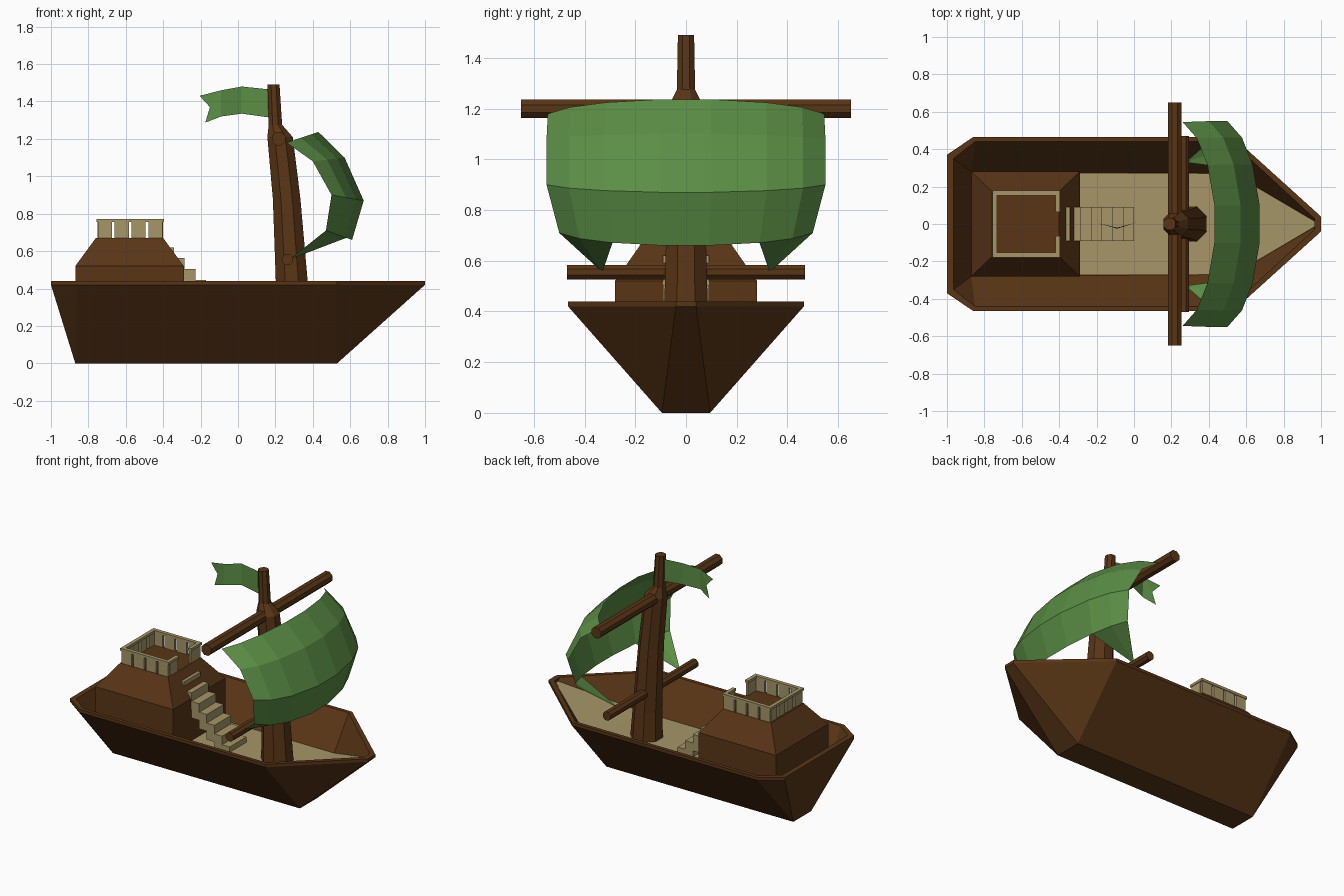
import bpy, bmesh, math
from mathutils import Vector

if "Cube" in bpy.data.objects:
    bpy.data.objects.remove(bpy.data.objects["Cube"])


def material(name, rgb):
    m = bpy.data.materials.new(name)
    m.diffuse_color = (*rgb, 1)
    m.use_nodes = True
    m.node_tree.nodes["Principled BSDF"].inputs["Base Color"].default_value = m.diffuse_color
    return m


WOOD = material("dark_wood", (0.10, 0.036, 0.008))
PALE = material("pale_wood", (0.38, 0.305, 0.14))
CLOTH = material("green_cloth", (0.105, 0.27, 0.06))


def make(name, verts, faces, mat, fix=True):
    bm = bmesh.new()
    vs = [bm.verts.new(v) for v in verts]
    for f in faces:
        bm.faces.new([vs[i] for i in f])
    if fix:
        bmesh.ops.recalc_face_normals(bm, faces=bm.faces)
    me = bpy.data.meshes.new(name)
    bm.to_mesh(me)
    bm.free()
    me.materials.append(mat)
    ob = bpy.data.objects.new(name, me)
    bpy.context.collection.objects.link(ob)
    return ob


def loft(name, rings, mat, caps=True):
    """Skin a list of equally long closed rings."""
    n = len(rings[0])
    faces = [(r * n + i, r * n + (i + 1) % n, (r + 1) * n + (i + 1) % n, (r + 1) * n + i)
             for r in range(len(rings) - 1) for i in range(n)]
    if caps:
        last = (len(rings) - 1) * n
        faces += [tuple(range(n))[::-1], tuple(range(last, last + n))]
    return make(name, [v for r in rings for v in r], faces, mat)


def rect(x0, x1, w, z):
    return [(x0, -w, z), (x1, -w, z), (x1, w, z), (x0, w, z)]


def boxes(name, items, mat):
    """Several boxes (low corner, high corner) in one object."""
    verts, faces = [], []
    for (x0, y0, z0), (x1, y1, z1) in items:
        b = len(verts)
        verts += [(x, y, z) for z in (z0, z1) for x, y in ((x0, y0), (x1, y0), (x1, y1), (x0, y1))]
        faces += [[b + i for i in f] for f in ((3, 2, 1, 0), (4, 5, 6, 7), (0, 1, 5, 4),
                                               (1, 2, 6, 5), (2, 3, 7, 6), (3, 0, 4, 7))]
    return make(name, verts, faces, mat)


# Hull: half vertices, mirrored to the other side (index + 15)
outline = [(-1, .37), (-.86, .465), (.53, .465), (1, .04)]
inset = [(-.965, .35), (-.85, .44), (.52, .44), (.965, .03)]
half = [(x, y, .42) for x, y in outline] + [(x, y, .44) for x, y in outline]
half += [(x, y, .44) for x, y in inset]
half += [(-.87, .28, .23), (.53, .27, .23)]
half += [(.97, .015, .415)]
N = 15
half += [(-.87, .095, 0), (.53, .095, 0)]
N = len(half)
KS, KB = 15, 16                       # keel stern, keel bow
side = [(0, KS, 1), (1, KS, KB, 2), (2, KB, 3)]
for i in range(3):                    # outer lip and rim top
    side += [(i, i + 1, i + 5, i + 4), (i + 4, i + 5, i + 9, i + 8)]
side += [(8, 9, 12), (9, 10, 13, 12), (10, 11, 14, 13)]   # inner walls
faces = side + [tuple(i + N for i in reversed(f)) for f in side]
for a, b in ((0, KS), (KS, KB), (KB, 3), (0, 4), (4, 8), (8, 12), (3, 7), (7, 11), (11, 14), (12, 13), (13, 14)):
    if (a, b) not in ((12, 13), (13, 14)):
        faces.append((a, b, b + N, a + N))
faces += [(12, 13, 13 + N, 12 + N), (13, 14, 14 + N, 13 + N)]
make("hull", half + [(x, -y, z) for x, y, z in half], faces, WOOD)

# Pale deck, rising toward the bow
make("deck", [(-.86, -.27, .235), (.53, -.27, .235), (.53, .27, .235), (-.86, .27, .235),
              (.965, .012, .42), (.965, -.012, .42)], [(0, 1, 2, 3), (1, 5, 4, 2)], PALE)

# Cabin
loft("cabin", [rect(-.87, -.29, .28, .23), rect(-.87, -.29, .28, .52),
               rect(-.76, -.40, .175, .67)], WOOD)

# Stairs
boxes("stairs", [((-.057 * (i + 1), -.09, .16 + .058 * i), (-.057 * i, .09, .272 + .058 * i))
                 for i in range(7)], PALE)

# Railing: top rails and slats, open toward the stairs
x0, x1, w, t = -.757, -.395, .178, .025
rails = [((x0, s - t / 2, .755), (x1, s + t / 2, .772)) for s in (-w + t / 2, w - t / 2)]
rails += [((x0, -w + t, .755), (x0 + t, w - t, .772))]
rails += [((x1 - t, a, .755), (x1, b, .772)) for a, b in ((-w + t, -.065), (.065, w - t))]
slats = []
for i in range(4):
    a = x0 + .008 + i * .09
    for s in (-w + t / 2, w - t / 2):
        slats.append(((a, s - .008, .665), (a + .075, s + .008, .756)))
    b = -w + .02 + i * .0855
    slats.append(((x0 + .005, b, .665), (x0 + .02, b + .068, .756)))
for a in (-.155, .07):
    slats.append(((x1 - .02, a, .665), (x1 - .005, a + .085, .756)))
boxes("railing", rails + slats, PALE)

# Mast: leaning octagon with a stepped top
def ring(x, z, r, n=8):
    return [(x + r * math.cos(math.tau * (i + .5) / n) * 1.05,
             r * math.sin(math.tau * (i + .5) / n) * 1.05, z) for i in range(n)]


loft("mast", [ring(.295, .22, .098), ring(.288, .43, .088), ring(.26, .88, .076),
              ring(.225, 1.21, .07), ring(.2, 1.275, .037), ring(.19, 1.49, .033)], WOOD)


# Yards
def yard(name, x, z, r, length):
    loft(name, [[(x + r * math.cos(math.tau * (i + .5) / 8), y, z + r * math.sin(math.tau * (i + .5) / 8))
                 for i in range(8)] for y in (-length, length)], WOOD)


yard("upper_yard", .217, 1.2, .039, .65)
yard("lower_yard", .265, .555, .031, .47)

# Sail: rows blended from the middle profile to the edge profile, plus pulled-in corners
middle = [(.43, 1.237), (.57, 1.10), (.672, .87), (.61, .66)]
edge = [(.26, 1.18, .545), (.40, 1.08, .55), (.50, .90, .55), (.47, .71, .50)]
cols = [(.18, 0), (.58, .22), (.84, .55), (1, 1)]
cols = [(-u, k) for u, k in reversed(cols)] + cols
verts = []
for (mx, mz), (ex, ez, ey) in zip(middle, edge):
    verts += [(mx + (ex - mx) * k, ey * u, mz + (ez - mz) * k) for u, k in cols]
faces = [(r * 8 + i, r * 8 + i + 1, r * 8 + i + 9, r * 8 + i + 8) for r in range(3) for i in range(7)]
verts += [(.275, -.33, .555), (.275, .33, .555)]
faces += [(24, 25, 32), (25, 26, 32), (29, 30, 33), (30, 31, 33)]
make("sail", verts, faces, CLOTH)

# Flag with a swallow tail
top = [(.165, 0, 1.465), (.02, .01, 1.48), (-.09, -.02, 1.46), (-.205, .005, 1.43)]
low = [(.165, 0, 1.315), (.02, .01, 1.335), (-.09, -.025, 1.32), (-.175, .0, 1.287)]
make("flag", top + low + [(-.15, -.005, 1.37)],
     [(0, 1, 5, 4), (1, 2, 6, 5), (2, 3, 8), (2, 8, 6), (6, 8, 7)], CLOTH)
